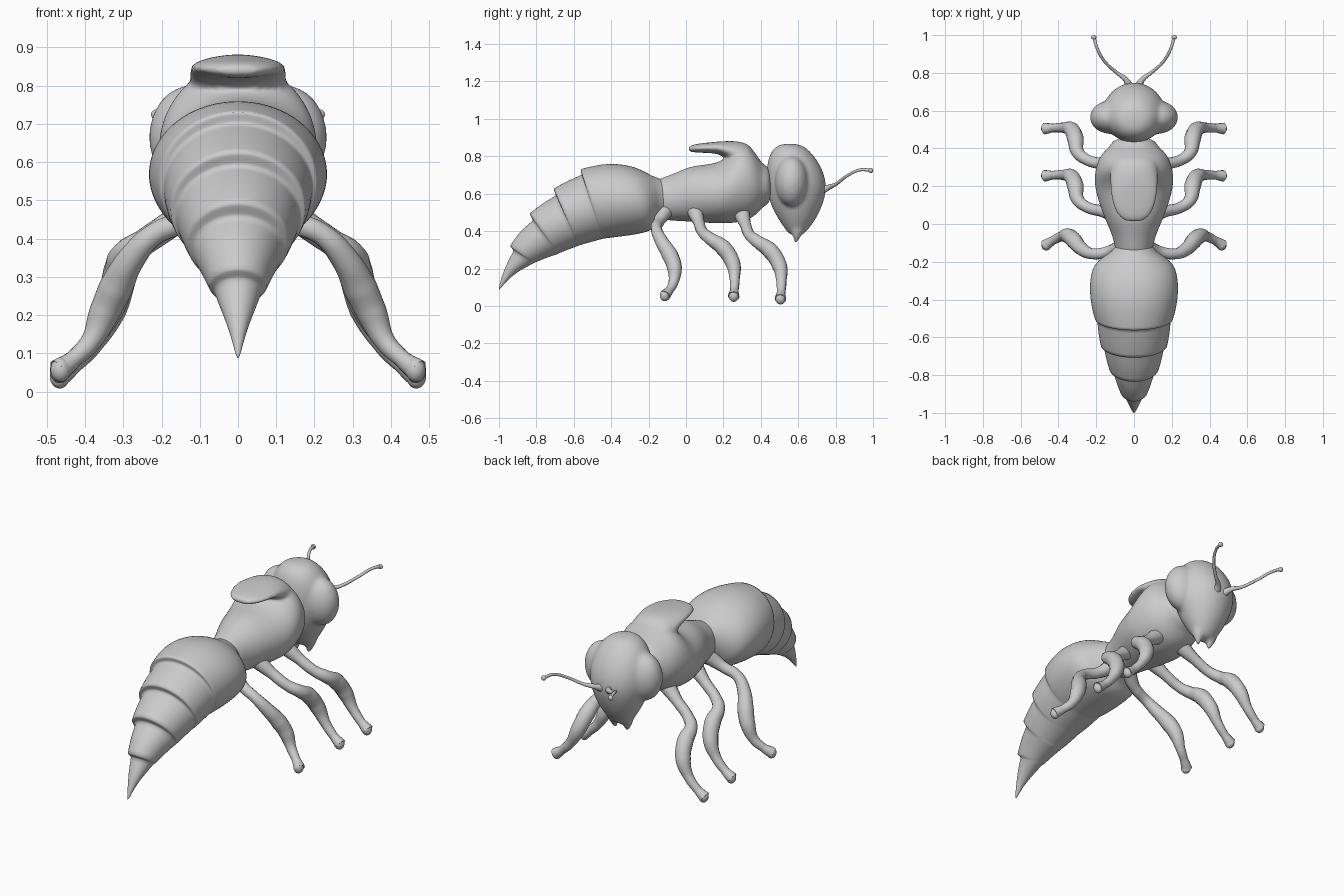
import bpy, bmesh, math
from mathutils import Vector

if "Cube" in bpy.data.objects:
    bpy.data.objects.remove(bpy.data.objects["Cube"])


def finish(name, bm, levels=0):
    bmesh.ops.recalc_face_normals(bm, faces=bm.faces)
    for f in bm.faces:
        f.smooth = True
    mesh = bpy.data.meshes.new(name)
    bm.to_mesh(mesh)
    bm.free()
    ob = bpy.data.objects.new(name, mesh)
    bpy.context.collection.objects.link(ob)
    if levels:
        mod = ob.modifiers.new("smooth", "SUBSURF")
        mod.levels = mod.render_levels = levels
    return ob


def loft(name, rings, n=24, sharp=()):
    """Each ring: y, z of its first end, y, z of its opposite end, half width in x."""
    bm = bmesh.new()
    crease = bm.edges.layers.float.new("crease_edge")
    loops = []
    for ya, za, yb, zb, w in rings:
        a, b = Vector((0, ya, za)), Vector((0, yb, zb))
        mid, half = (a + b) / 2, (a - b) / 2
        loop = []
        for i in range(n):
            t = 2 * math.pi * i / n
            loop.append(bm.verts.new(mid + half * math.cos(t) + Vector((w * math.sin(t), 0, 0))))
        loops.append(loop)
    for p, q in zip(loops, loops[1:]):
        for i in range(n):
            j = (i + 1) % n
            bm.faces.new((p[i], p[j], q[j], q[i]))
    bm.faces.new(loops[0])
    bm.faces.new(loops[-1])
    for k in sharp:
        for i in range(n):
            bm.edges.get((loops[k][i], loops[k][(i + 1) % n]))[crease] = 0.6
    return finish(name, bm, 2)


def ball(name, loc, scale):
    bm = bmesh.new()
    bmesh.ops.create_uvsphere(bm, u_segments=32, v_segments=20, radius=1)
    for v in bm.verts:
        v.co = Vector(loc) + Vector(c * s for c, s in zip(v.co, scale))
    return finish(name, bm)


def blend(name, parts, voxel, rounds):
    """Fuse overlapping parts into one soft skin."""
    bpy.context.view_layer.update()
    dg = bpy.context.evaluated_depsgraph_get()
    bm = bmesh.new()
    for ob in parts:
        bm.from_mesh(ob.evaluated_get(dg).to_mesh())
    for ob in parts:
        bpy.data.objects.remove(ob)
    ob = finish(name, bm)
    rm = ob.modifiers.new("fuse", "REMESH")
    rm.mode, rm.voxel_size, rm.use_smooth_shade = "VOXEL", voxel, True
    sm = ob.modifiers.new("soften", "SMOOTH")
    sm.factor, sm.iterations = 0.5, rounds
    return ob


def tube(name, pts, side):
    """Smooth tapering tube through points (x, y, z, radius)."""
    cu = bpy.data.curves.new(name, "CURVE")
    cu.dimensions = "3D"
    cu.bevel_depth = 1
    cu.bevel_resolution = 4
    cu.use_fill_caps = True
    sp = cu.splines.new("BEZIER")
    sp.resolution_u = 8
    sp.bezier_points.add(len(pts) - 1)
    for bp, (x, y, z, r) in zip(sp.bezier_points, pts):
        bp.co = (x * side, y, z)
        bp.radius = r
        bp.handle_left_type = bp.handle_right_type = "AUTO"
    ob = bpy.data.objects.new(name, cu)
    bpy.context.collection.objects.link(ob)
    return ob


# Segmented abdomen with overlapping plates on the back
loft("abdomen", [
    (-.08, .665, -.08, .48, .085), (-.14, .68, -.14, .46, .105), (-.19, .70, -.17, .42, .178),
    (-.27, .748, -.2, .393, .228), (-.4, .767, -.3, .375, .24), (-.5, .75, -.41, .362, .224),
    (-.565, .733, -.44, .358, .208), (-.558, .703, -.445, .357, .197),
    (-.64, .667, -.52, .337, .191), (-.71, .628, -.57, .322, .178), (-.695, .592, -.575, .32, .164),
    (-.77, .549, -.63, .3, .152), (-.838, .495, -.68, .28, .134), (-.818, .458, -.685, .277, .12),
    (-.887, .402, -.75, .255, .099), (-.942, .322, -.81, .23, .076), (-.922, .295, -.815, .227, .062),
    (-.957, .23, -.88, .195, .044), (-.985, .16, -.95, .145, .02), (-1.005, .085, -.997, .085, .004)],
    sharp=(6, 7, 9, 10, 12, 13, 15, 16))

# Thorax fused with the back shield that overhangs it
trunk = loft("trunk", [(y, zt, y, zb, w) for y, zt, zb, w in [
    (-.19, .66, .48, .09), (-.13, .685, .46, .1), (-.06, .71, .453, .115), (.02, .748, .45, .152),
    (.1, .756, .443, .183), (.18, .768, .44, .206), (.23, .81, .44, .211), (.28, .86, .445, .208),
    (.34, .86, .46, .192), (.385, .80, .495, .162), (.41, .755, .53, .125), (.46, .74, .55, .11)]])
shield = loft("shield", [(y, zt, y, zb, w) for y, zt, zb, w in [
    (.012, .847, .83, .025), (.02, .856, .824, .06), (.05, .866, .82, .092), (.11, .873, .818, .117),
    (.17, .879, .814, .126), (.22, .882, .79, .128), (.28, .882, .74, .128), (.34, .866, .72, .12),
    (.38, .80, .70, .09)]])
blend("thorax", [trunk, shield], .01, 6)

# Head lofted downwards to the snout, fused with bulging eyes and pointed jaws
skull = loft("skull", [(yb, z, yf, z, w) for z, yb, yf, w in [
    (.868, .525, .585, .03), (.855, .475, .635, .085), (.80, .44, .69, .138), (.72, .428, .737, .165),
    (.63, .428, .757, .168), (.54, .45, .733, .145), (.46, .495, .693, .108), (.41, .53, .655, .075),
    (.375, .555, .625, .045)]])
eyes = [ball("eye", (.125 * s, .565, .665), (.108, .088, .135)) for s in (1, -1)]
jaws = [tube("jaw", [(.04, .60, .46, .05), (.043, .595, .40, .034), (.038, .587, .335, .009)], s)
        for s in (1, -1)]
blend("head", [skull] + eyes + jaws, .01, 12)

# Legs: x, y, z, radius from hip to flared foot
front_path = [
    (.06, .29, .52, .05), (.17, .318, .435, .03), (.25, .34, .38, .029), (.298, .38, .345, .034),
    (.31, .45, .295, .044), (.332, .50, .215, .041), (.375, .51, .13, .027), (.43, .508, .07, .023),
    (.472, .505, .038, .031)]
middle_path = [(x, y - .25, z + .014, r) for x, y, z, r in front_path]
rear_path = [
    (.03, -.1, .53, .05), (.13, -.145, .45, .03), (.22, -.158, .41, .029), (.28, -.13, .345, .036),
    (.32, -.085, .27, .044), (.35, -.062, .205, .04), (.385, -.066, .13, .027), (.43, -.088, .085, .023),
    (.47, -.113, .055, .03)]
antenna_path = [
    (.02, .72, .615, .024), (.045, .765, .635, .014), (.09, .80, .65, .009), (.155, .86, .695, .008),
    (.195, .93, .727, .008), (.213, .992, .725, .009)]

for side, word in ((1, "right"), (-1, "left")):
    for part, path in (("front_leg", front_path), ("middle_leg", middle_path), ("rear_leg", rear_path)):
        tube(f"{word}_{part}", path, side)
        x, y, z, r = path[-1]
        ball(f"{word}_{part}_foot", ((x - .006) * side, y, z + .002), (.026, .027, .032))
    tube(f"{word}_antenna", antenna_path, side)
    ball(f"{word}_antenna_tip", (.213 * side, .988, .724), (.014, .012, .014))
